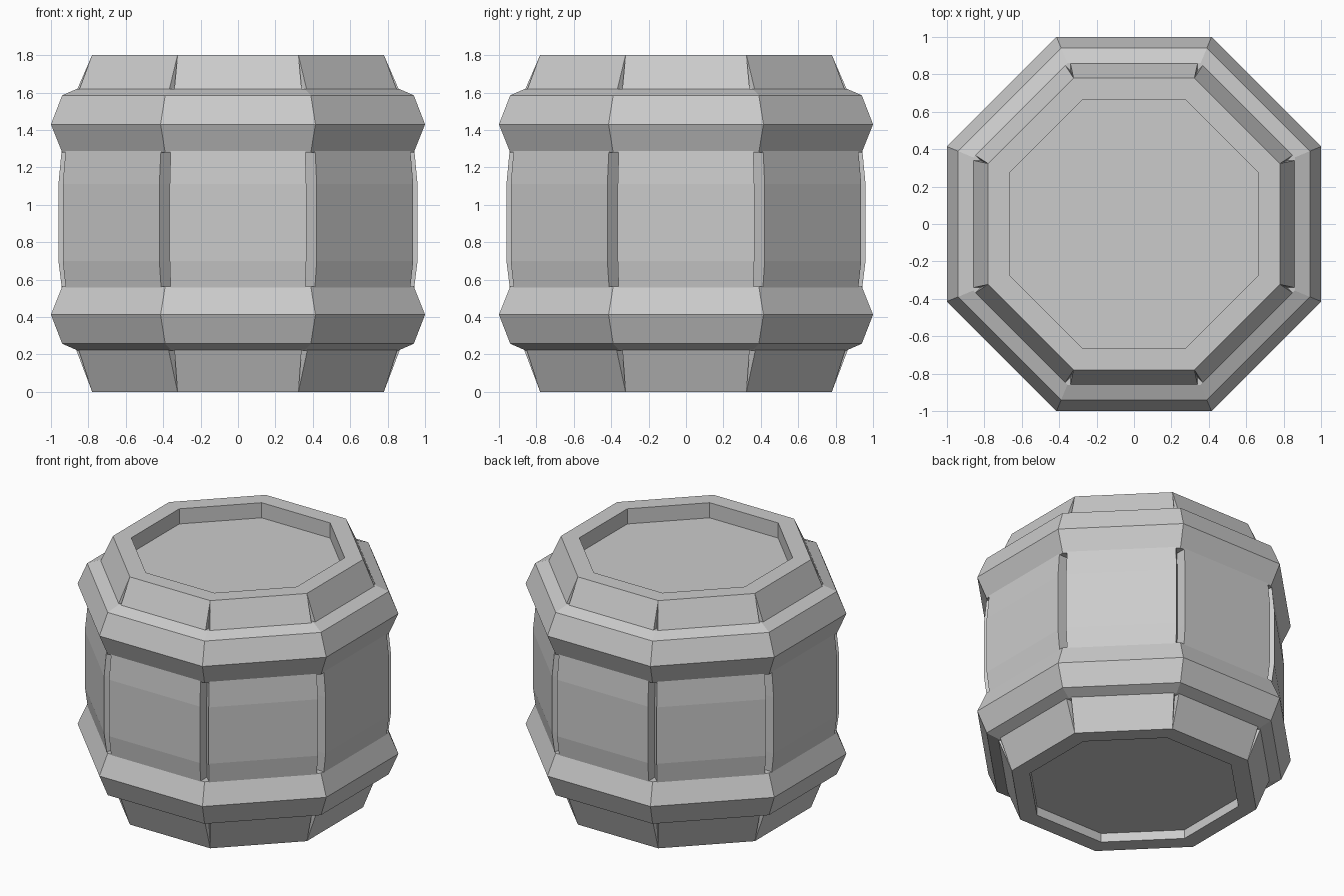
import bpy, bmesh
from math import sin, cos, pi, tan

if "Cube" in bpy.data.objects:
    bpy.data.objects.remove(bpy.data.objects["Cube"])

T = tan(pi / 8)


def make_object(name, rings, closed):
    """Loft matching rings of points; closed joins last ring to first, else caps both."""
    bm = bmesh.new()
    loops = [[bm.verts.new(p) for p in ring] for ring in rings]
    n = len(loops[0])
    pairs = list(zip(loops, loops[1:])) + ([(loops[-1], loops[0])] if closed else [])
    for a, b in pairs:
        for i in range(n):
            j = (i + 1) % n
            bm.faces.new((a[i], a[j], b[j], b[i]))
    if not closed:
        bm.faces.new(loops[0][::-1])
        bm.faces.new(loops[-1])
    bmesh.ops.remove_doubles(bm, verts=bm.verts, dist=0.0005)
    bmesh.ops.recalc_face_normals(bm, faces=bm.faces)
    me = bpy.data.meshes.new(name)
    bm.to_mesh(me)
    bm.free()
    ob = bpy.data.objects.new(name, me)
    bpy.context.collection.objects.link(ob)
    return ob


def octagon(apothem, z):
    r = apothem / cos(pi / 8)
    return [(r * cos(pi / 8 + k * pi / 4), r * sin(pi / 8 + k * pi / 4), z) for k in range(8)]


def stave_ring(apothem, half, z):
    """Eight flat staves of given half width with V grooves between them."""
    pts = []
    for k in range(8):
        c, s = cos(k * pi / 4), sin(k * pi / 4)
        for u, v in ((apothem, -half), (apothem, half), (half / T, half)):
            pts.append((u * c - v * s, u * s + v * c, z))
    return pts


# Staved body with bulging sides and recessed ends
full = lambda a, z: stave_ring(a, a * T, z)
body = [full(0.665, 0.065), full(0.665, 0.0), full(0.78, 0.0)]
for a, half, z in ((0.875, 0.342, 0.25), (0.94, 0.36, 0.54), (0.96, 0.365, 0.7),
                   (0.96, 0.365, 1.11), (0.943, 0.36, 1.29), (0.867, 0.342, 1.6)):
    body.append(stave_ring(a, half, z))
body += [full(0.78, 1.8), full(0.665, 1.8), full(0.665, 1.69)]
make_object("barrel_staves", body, False)

# Two faceted hoops
hoop_profile = [(0.82, -0.15), (0.94, -0.15), (1.0, 0.0), (0.94, 0.155), (0.86, 0.19), (0.82, 0.19)]
for name, zc, flip in (("lower_hoop", 0.412, -1), ("upper_hoop", 1.43, 1)):
    make_object(name, [octagon(a, zc + flip * h) for a, h in hoop_profile], True)
